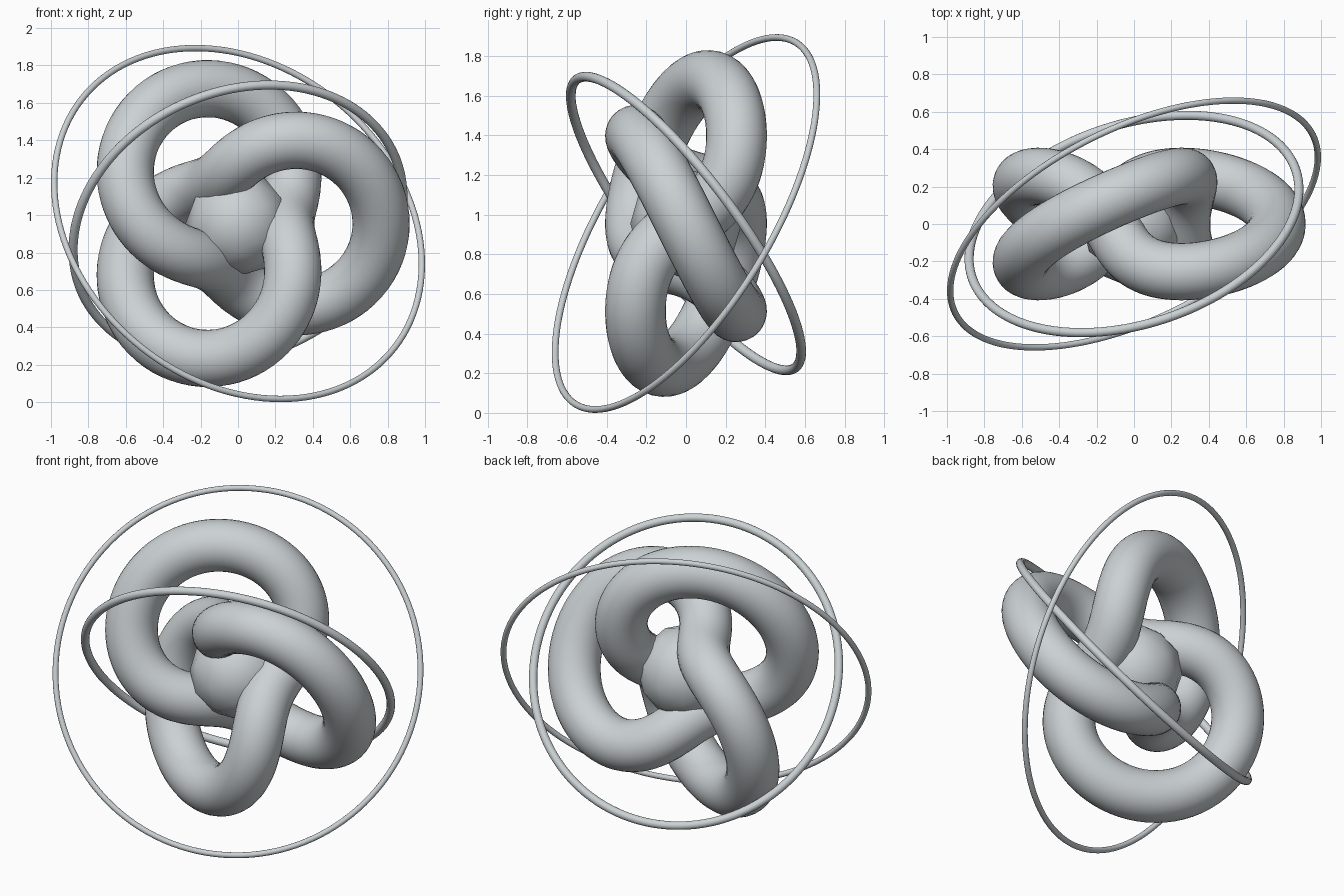
import bpy, bmesh, math
from mathutils import Vector

if "Cube" in bpy.data.objects:
    bpy.data.objects.remove(bpy.data.objects["Cube"])

CENTER = Vector((0, 0, 0.955))
UNIT = 0.51          # knot radius

mat = bpy.data.materials.new("pale_grey")
mat.diffuse_color = (0.6, 0.64, 0.66, 1)
mat.use_nodes = True
mat.node_tree.nodes["Principled BSDF"].inputs["Base Color"].default_value = mat.diffuse_color


def finish(obj, angle=60):
    obj.data.materials.append(mat)
    bpy.ops.object.select_all(action='DESELECT')
    obj.select_set(True)
    bpy.context.view_layer.objects.active = obj
    bpy.ops.object.shade_smooth_by_angle(angle=math.radians(angle))


def mesh_object(name, bm):
    bmesh.ops.recalc_face_normals(bm, faces=bm.faces)
    me = bpy.data.meshes.new(name)
    bm.to_mesh(me)
    bm.free()
    obj = bpy.data.objects.new(name, me)
    bpy.context.collection.objects.link(obj)
    return obj


# Trefoil tube swept around a closed path
def knot_point(t):
    r = UNIT * (1 + 0.5 * math.cos(3 * t))
    return Vector((r * math.cos(2 * t), -0.5 * UNIT * math.sin(3 * t), r * math.sin(2 * t)))


def knot(name, tube, steps=240, sides=32):
    bm = bmesh.new()
    rings = []
    for i in range(steps):
        t = 2 * math.pi * i / steps
        p = knot_point(t)
        tangent = knot_point(t + 0.005) - knot_point(t - 0.005)
        side = tangent.cross(p).normalized()
        out = side.cross(tangent).normalized()
        angles = [2 * math.pi * j / sides for j in range(sides)]
        rings.append([bm.verts.new(CENTER + p + tube * (math.cos(a) * out + math.sin(a) * side))
                      for a in angles])
    for i in range(steps):
        a, b = rings[i], rings[(i + 1) % steps]
        for j in range(sides):
            k = (j + 1) % sides
            bm.faces.new((a[j], a[k], b[k], b[j]))
    finish(mesh_object(name, bm))


knot("knot_tube", 0.3 * UNIT)

# Faceted core: icosahedron split once and pushed out to a sphere
g = (1 + math.sqrt(5)) / 2
bm = bmesh.new()
for a in (-1, 1):
    for b in (-g, g):
        for v in ((a, 0, b), (0, b, a), (b, a, 0)):
            bm.verts.new(v)
bmesh.ops.convex_hull(bm, input=bm.verts[:])
bmesh.ops.subdivide_edges(bm, edges=bm.edges[:], cuts=1, use_grid_fill=True)
for v in bm.verts:
    v.co = CENTER + v.co.normalized() * 0.55 * UNIT
finish(mesh_object("core", bm))

# Two thin tilted hoops
for name, radius, tube, normal in (
        ("outer_hoop", 1.068, 0.017, (0.391, -0.786, 0.478)),
        ("inner_hoop", 0.912, 0.0245, (-0.255, 0.771, 0.584))):
    bpy.ops.mesh.primitive_torus_add(
        major_radius=radius, minor_radius=tube, major_segments=128, minor_segments=16,
        location=CENTER, rotation=Vector(normal).to_track_quat('Z', 'Y').to_euler())
    hoop = bpy.context.object
    hoop.name = name
    finish(hoop)
